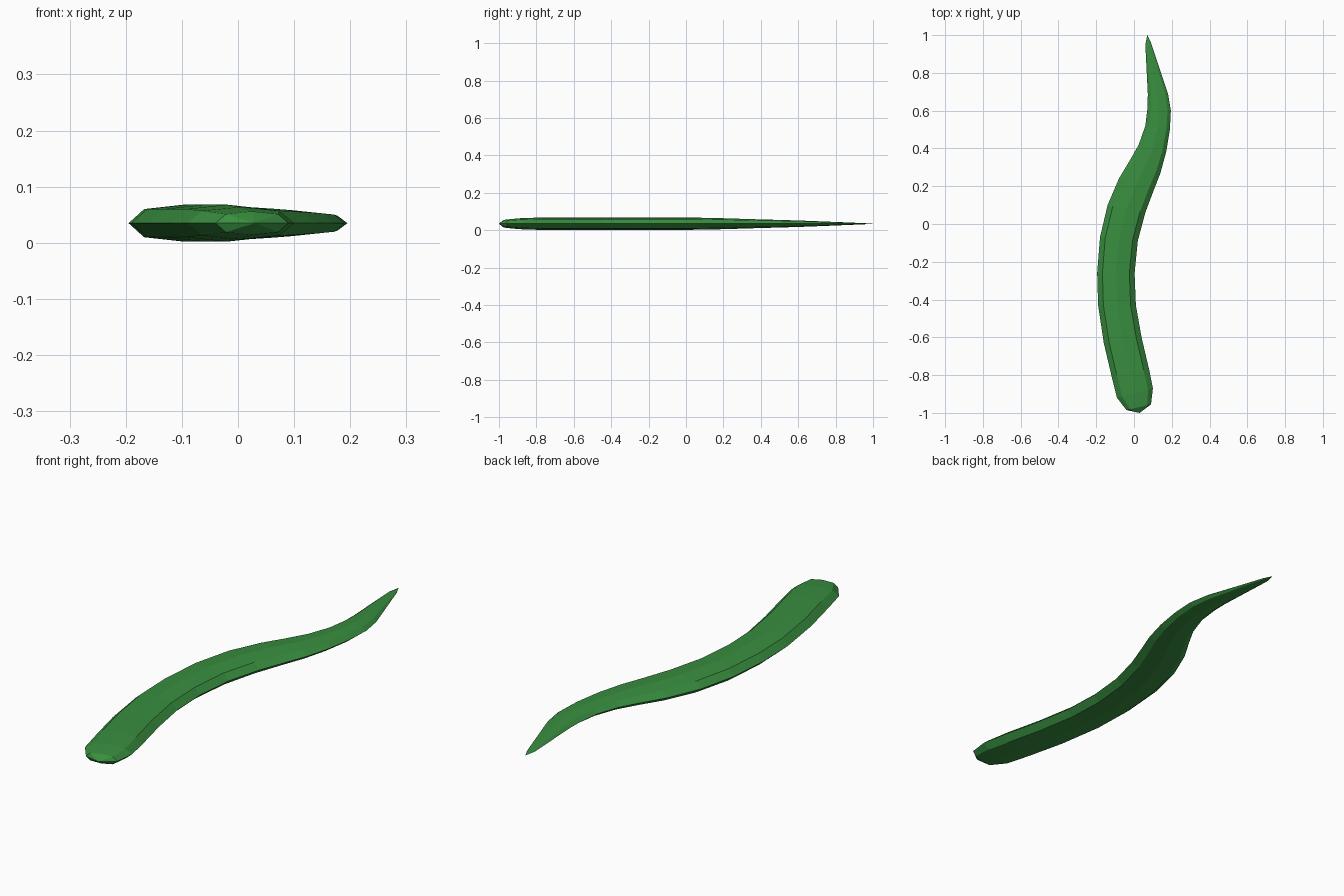
import bpy, bmesh
from mathutils import Vector

MID = 0.035  # height of the side ridge

# stations along the body: left x, y, right x, y, half thickness
STATIONS = [
    (-0.04, -0.985, 0.09, -0.955, 0.021),
    (-0.09, -0.92, 0.10, -0.87, 0.029),
    (-0.12, -0.80, 0.08, -0.77, 0.033),
    (-0.16, -0.63, 0.04, -0.60, 0.033),
    (-0.19, -0.43, 0.01, -0.43, 0.033),
    (-0.195, -0.26, 0.003, -0.26, 0.033),
    (-0.18, -0.07, 0.02, -0.09, 0.033),
    (-0.14, 0.10, 0.06, 0.06, 0.032),
    (-0.08, 0.24, 0.105, 0.18, 0.029),
    (-0.02, 0.34, 0.14, 0.27, 0.026),
    (0.025, 0.42, 0.17, 0.38, 0.023),
    (0.06, 0.52, 0.19, 0.50, 0.020),
    (0.072, 0.62, 0.195, 0.60, 0.017),
    (0.073, 0.69, 0.18, 0.69, 0.014),
    (0.066, 0.83, 0.13, 0.84, 0.008),
    (0.06, 0.95, 0.09, 0.96, 0.003),
]
# eight-sided flattened section: across, up
SECTION = [(-1, 0), (-0.72, 0.76), (0, 1), (0.72, 0.76),
           (1, 0), (0.72, -0.76), (0, -1), (-0.72, -0.76)]

bm = bmesh.new()
rings = []
for lx, ly, rx, ry, h in STATIONS:
    a, b = Vector((lx, ly, MID)), Vector((rx, ry, MID))
    mid, half = (a + b) / 2, (b - a) / 2
    rings.append([bm.verts.new(mid + half * u + Vector((0, 0, h * v))) for u, v in SECTION])

# body skin
for r, s in zip(rings, rings[1:]):
    for i in range(8):
        j = (i + 1) % 8
        bm.faces.new((r[i], r[j], s[j], s[i]))

# blunt end and pointed tip
for ring, point in ((rings[0], (0.03, -1.0, MID)), (rings[-1], (0.07, 1.0, MID))):
    p = bm.verts.new(point)
    for i in range(8):
        bm.faces.new((ring[i], ring[(i + 1) % 8], p))

bmesh.ops.recalc_face_normals(bm, faces=bm.faces)
mesh = bpy.data.meshes.new("curved_body")
bm.to_mesh(mesh)
bm.free()
body = bpy.data.objects.new("curved_body", mesh)
bpy.context.collection.objects.link(body)

# green colour
mat = bpy.data.materials.new("green")
mat.diffuse_color = (0.04, 0.27, 0.05, 1)
mesh.materials.append(mat)
